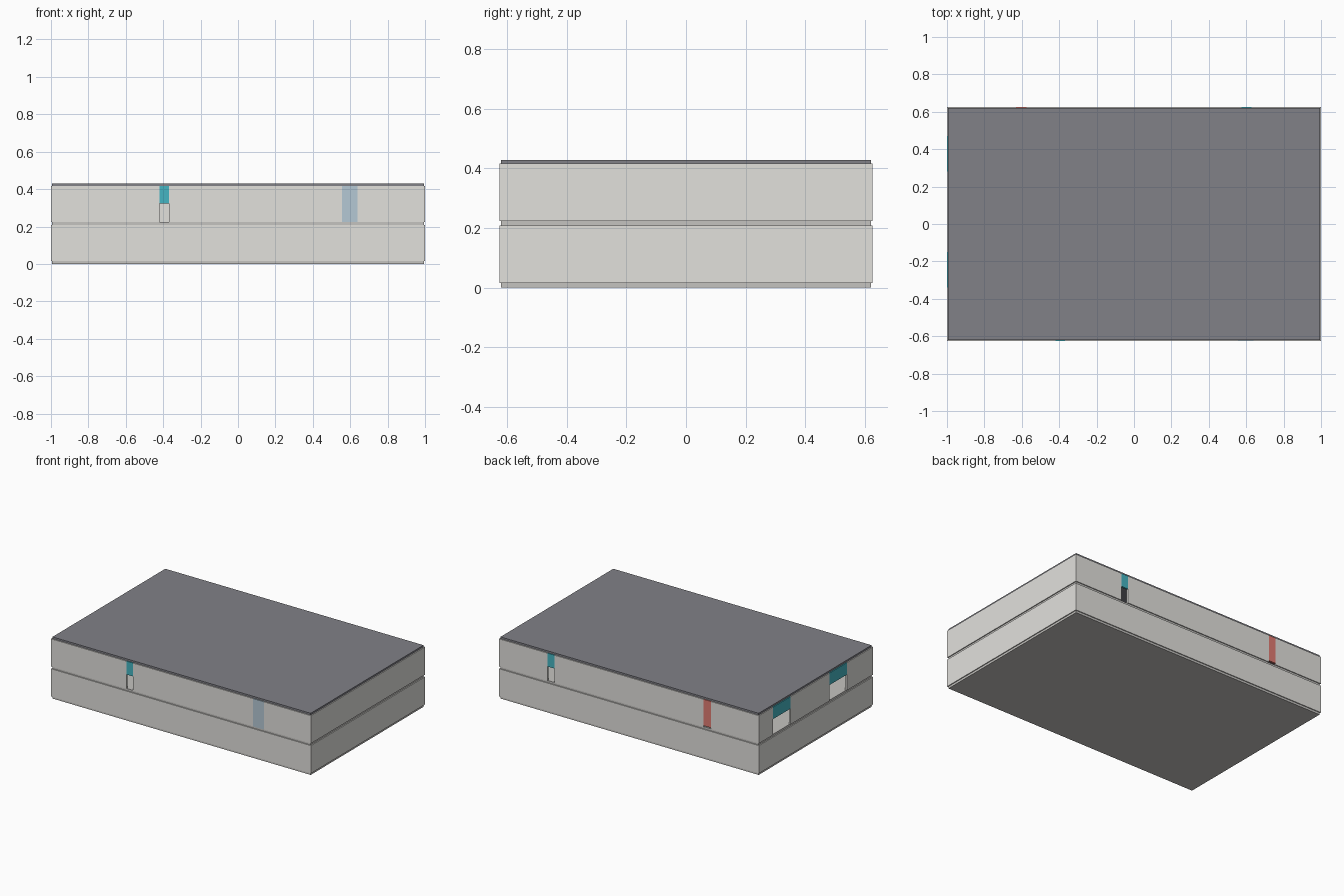
import bpy

if "Cube" in bpy.data.objects:
    bpy.data.objects.remove(bpy.data.objects["Cube"])

HX, HY = 1.0, 0.6265      # outer half sizes of the walls
T = 0.013                 # wall thickness
SLAB = 0.015
WALL_H = 0.193


def mat(name, rgb):
    m = bpy.data.materials.new(name)
    m.diffuse_color = (*rgb, 1)
    m.use_nodes = True
    m.node_tree.nodes["Principled BSDF"].inputs["Base Color"].default_value = m.diffuse_color
    return m


wall_mat = mat("plaster", (0.76, 0.75, 0.72))
slab_mat = mat("concrete", (0.56, 0.55, 0.53))
roof_mat = mat("roofing", (0.22, 0.22, 0.245))
teal = mat("teal", (0.06, 0.46, 0.54))
red = mat("red", (0.75, 0.2, 0.17))
blue = mat("pale_blue", (0.46, 0.58, 0.66))


def box(name, lo, hi, m):
    bpy.ops.mesh.primitive_cube_add(size=1, location=[(a + b) / 2 for a, b in zip(lo, hi)])
    o = bpy.context.object
    o.name = name
    o.scale = [b - a for a, b in zip(lo, hi)]
    o.data.materials.append(m)
    return o


def wall_box(name, side, a, b, z0, z1, m):
    """Box lying in one of the four outer walls, from a to b along the wall."""
    if side in ("front", "back"):
        y = (-HY, -HY + T) if side == "front" else (HY - T, HY)
        return box(name, (a, y[0], z0), (b, y[1], z1), m)
    x = (-HX, -HX + T) if side == "left" else (HX - T, HX)
    return box(name, (x[0], a, z0), (x[1], b, z1), m)


def wall(prefix, side, z, openings=()):
    """Wall pieces between openings, plus the panel filling each opening."""
    half = HX if side in ("front", "back") else HY - T
    start = -half
    for a, b, bottom, m, label in sorted(openings, key=lambda o: o[0]):
        wall_box(f"{prefix}_{side}_wall", side, start, a, z, z + WALL_H, wall_mat)
        wall_box(f"{side}_{label}", side, a, b, z + bottom, z + WALL_H, m)
        start = b
    wall_box(f"{prefix}_{side}_wall", side, start, half, z, z + WALL_H, wall_mat)


# Floor slabs and roof, set in by half a wall thickness
step = SLAB + WALL_H
sx, sy = HX - T / 2, HY - T / 2
for name, z, h, m in (("ground_slab", 0, SLAB, slab_mat),
                      ("upper_floor_slab", step, SLAB, slab_mat),
                      ("roof", 2 * step, 0.013, roof_mat)):
    box(name, (-sx, -sy, z), (sx, sy, z + h), m)

# Closed lower storey
for side in ("front", "back", "left", "right"):
    wall("lower", side, SLAB)

# Upper storey: (start, end, panel bottom above floor, material, label)
upper = {
    "front": [(-0.42, -0.37, 0.1, teal, "lintel_panel"),
              (0.555, 0.64, 0, blue, "window_panel")],
    "back": [(0.575, 0.627, 0.1, teal, "lintel_panel"),
             (-0.63, -0.575, 0.01, red, "door_panel")],
    "left": [(0.28, 0.47, 0.11, teal, "rear_lintel_panel"),
             (-0.34, -0.15, 0.11, teal, "front_lintel_panel")],
    "right": [],
}
for side, openings in upper.items():
    wall("upper", side, step + SLAB, openings)
